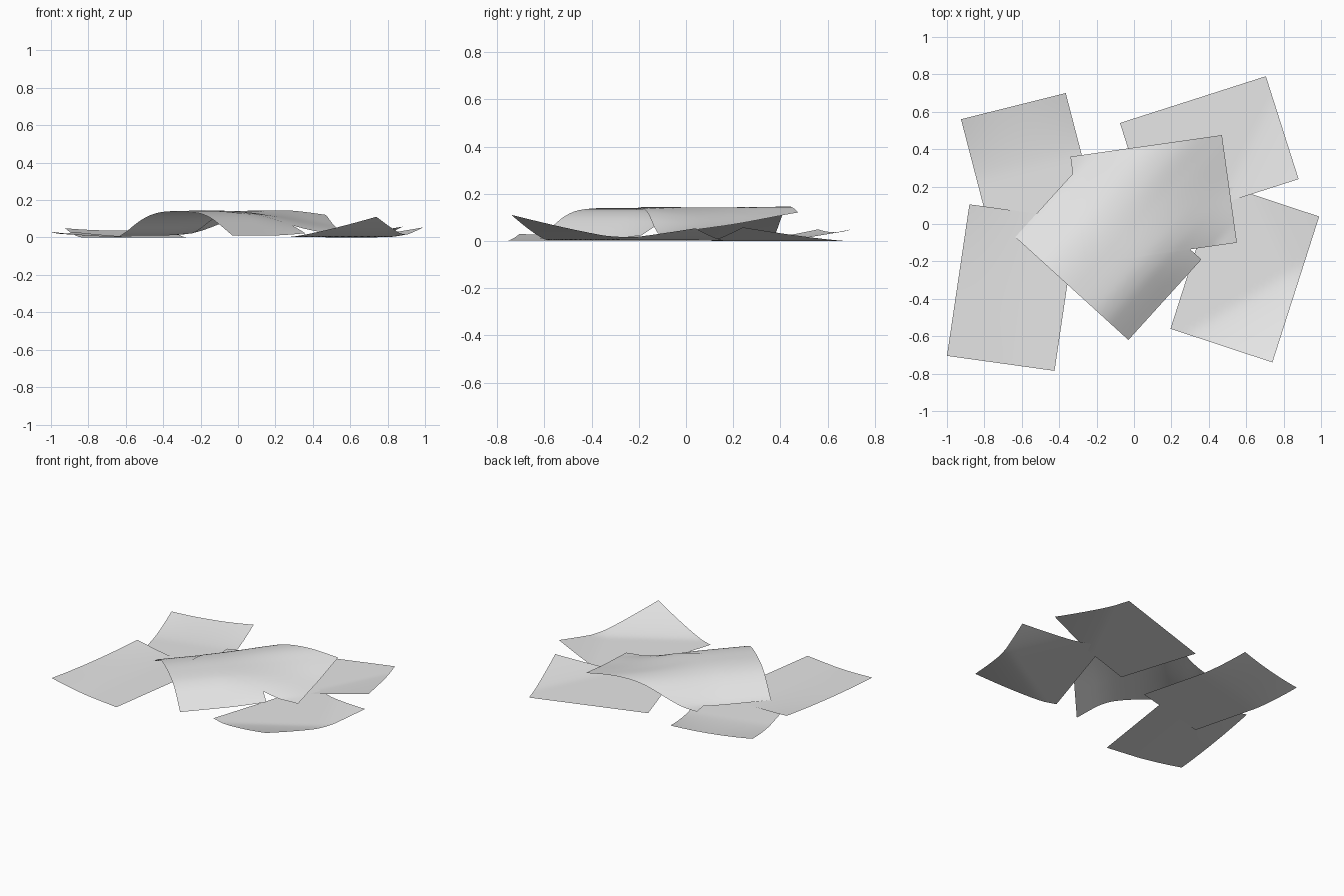
import bpy, bmesh
from mathutils import Vector

if "Cube" in bpy.data.objects:
    bpy.data.objects.remove(bpy.data.objects["Cube"])

paper = bpy.data.materials.new("paper_grey")
paper.diffuse_color = (0.8, 0.8, 0.8, 1)
paper.use_nodes = True
paper.node_tree.nodes["Principled BSDF"].inputs["Base Color"].default_value = paper.diffuse_color


def sheet(name, corner, along, across, height, nu=28, nv=20):
    """Thin curved sheet: a corner, the end of its long side, the end of its short side."""
    o = Vector(corner)
    du, dv = Vector(along) - o, Vector(across) - o
    bm = bmesh.new()
    grid = []
    for i in range(nu + 1):
        row = []
        for j in range(nv + 1):
            u, v = i / nu, j / nv
            p = o + du * u + dv * v
            row.append(bm.verts.new((p.x, p.y, height(u, v, p))))
        grid.append(row)
    up = du.x * dv.y - du.y * dv.x > 0
    for i in range(nu):
        for j in range(nv):
            f = [grid[i][j], grid[i + 1][j], grid[i + 1][j + 1], grid[i][j + 1]]
            face = bm.faces.new(f if up else f[::-1])
            face.smooth = True
    mesh = bpy.data.meshes.new(name)
    bm.to_mesh(mesh)
    bm.free()
    mesh.materials.append(paper)
    ob = bpy.data.objects.new(name, mesh)
    bpy.context.collection.objects.link(ob)
    return ob


def curl(p, q, reach_p, reach_q, lift, power=1.25):
    """Lifted corner: p and q are the distances from it along both sides."""
    return lift * max(0.0, 1 - p / reach_p - q / reach_q) ** power


def smooth_profile(pts, t):
    """Smooth curve through (t, z) points."""
    if t <= pts[0][0]:
        return pts[0][1]
    if t >= pts[-1][0]:
        return pts[-1][1]
    n = len(pts)

    def slope(i):
        a, b = pts[max(i - 1, 0)], pts[min(i + 1, n - 1)]
        return (b[1] - a[1]) / (b[0] - a[0])
    k = next(i for i in range(n - 1) if t <= pts[i + 1][0])
    (t0, z0), (t1, z1) = pts[k], pts[k + 1]
    w = t1 - t0
    s = (t - t0) / w
    return ((2 * s**3 - 3 * s**2 + 1) * z0 + (s**3 - 2 * s**2 + s) * w * slope(k)
            + (3 * s**2 - 2 * s**3) * z1 + (s**3 - s**2) * w * slope(k + 1))


# Arch shared by the two draped sheets: near and far cross-sections
NEAR = [(-0.1, 0.008), (0, 0.01), (0.06, 0.03), (0.14, 0.07), (0.22, 0.103), (0.3, 0.125),
        (0.4, 0.138), (0.52, 0.14), (0.7, 0.13), (0.8, 0.107), (0.88, 0.072), (1, 0.01)]
FAR = [(-0.1, 0.01), (0.06, 0.06), (0.23, 0.128), (0.38, 0.142), (0.55, 0.118),
       (0.82, 0.066), (1.1, 0.027)]


def arch(p):
    d = p - Vector((-0.635, -0.07))
    t = (d.x * 0.7396 - d.y * 0.6724) / 0.818
    s = min(1.0, max(0.0, (d.x * 0.6724 + d.y * 0.7396 - 0.3) / 0.65))
    s = s * s * (3 - 2 * s)
    return smooth_profile(NEAR, t) * (1 - s) + smooth_profile(FAR, t) * s


# Sheets lying on the ground
sheet("back_right_sheet", (0.88, 0.24), (0.10, -0.01), (0.705, 0.79),
      lambda u, v, p: curl(u, v, 0.55, 0.8, 0.058))
sheet("back_left_sheet", (-0.925, 0.56), (-0.72, -0.23), (-0.365, 0.70),
      lambda u, v, p: 0.001 + (0.036 + 0.05 * (v - 0.5) ** 2) * max(0.0, 1 - u / 0.42) ** 1.5)
sheet("front_left_sheet", (-1.0, -0.705), (-0.88, 0.105), (-0.425, -0.785),
      lambda u, v, p: 0.003 + 0.027 * max(0.0, 1 - v / 0.6) ** 1.5 * (0.6 + 1.6 * (u - 0.5) ** 2))
sheet("front_right_sheet", (0.74, -0.74), (0.99, 0.04), (0.195, -0.56),
      lambda u, v, p: 0.003 + curl(u, v, 0.68, 0.85, 0.108)
      + curl(1 - u, v, 0.5, 0.65, 0.051))

# Two sheets draped over each other in the middle
sheet("lower_draped_sheet", (-0.635, -0.07), (-0.03, -0.62), (-0.245, 0.36),
      lambda u, v, p: arch(p), 40, 24)
sheet("upper_draped_sheet", (-0.34, 0.36), (0.47, 0.475), (-0.26, -0.215),
      lambda u, v, p: arch(p) + 0.003, 40, 28)
